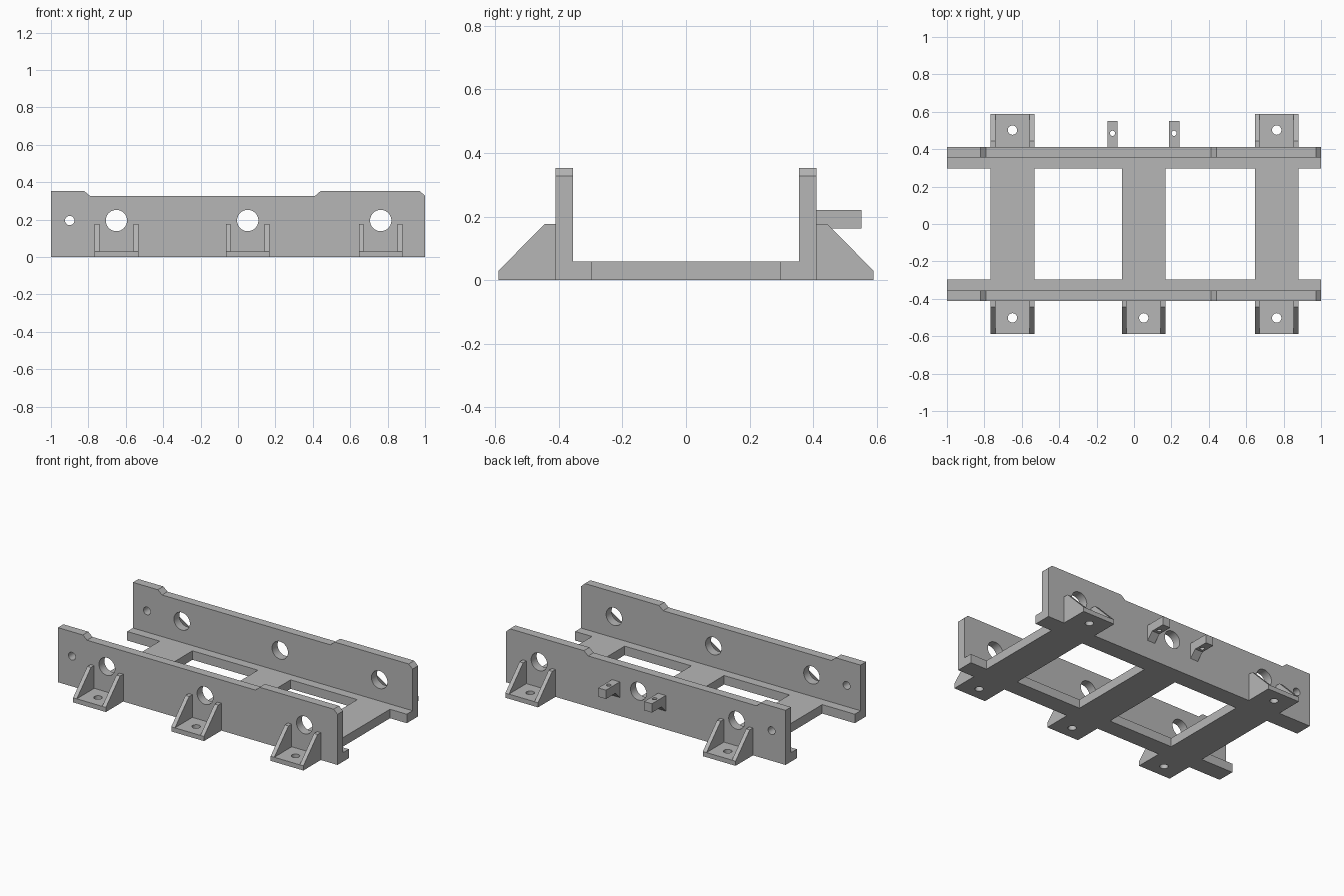
import bpy, bmesh, math
from mathutils import Vector

cube = bpy.data.objects.get("Cube")
if cube:
    bpy.data.objects.remove(cube)

grey = bpy.data.materials.new("plain grey")
grey.use_nodes = True
grey.diffuse_color = (0.47, 0.47, 0.47, 1)
grey.node_tree.nodes["Principled BSDF"].inputs["Base Color"].default_value = grey.diffuse_color


def prism(name, points, axis, start, end):
    """Extrude a 2D outline along an axis: 'x' uses (y, z), 'y' uses (x, z), 'z' uses (x, y)."""
    place = {"x": lambda a, b: (start, a, b),
             "y": lambda a, b: (a, start, b),
             "z": lambda a, b: (a, b, start)}[axis]
    step = Vector([(end - start) * (axis == k) for k in "xyz"])
    bm = bmesh.new()
    face = bm.faces.new([bm.verts.new(place(a, b)) for a, b in points])
    top = bmesh.ops.extrude_face_region(bm, geom=[face])["geom"]
    bmesh.ops.translate(bm, vec=step, verts=[v for v in top if isinstance(v, bmesh.types.BMVert)])
    bmesh.ops.recalc_face_normals(bm, faces=bm.faces)
    mesh = bpy.data.meshes.new(name)
    bm.to_mesh(mesh)
    bm.free()
    mesh.materials.append(grey)
    obj = bpy.data.objects.new(name, mesh)
    bpy.context.scene.collection.objects.link(obj)
    return obj


def box(name, x0, x1, y0, y1, z0, z1):
    return prism(name, [(x0, y0), (x1, y0), (x1, y1), (x0, y1)], "z", z0, z1)


def drill(obj, a, b, radius, axis, start, end):
    """Cut a round hole through a part."""
    circle = [(a + radius * math.cos(math.tau * i / 40), b + radius * math.sin(math.tau * i / 40))
              for i in range(40)]
    cutter = prism("hole_cutter", circle, axis, start, end)
    cutter.hide_render = True
    mod = obj.modifiers.new("hole", "BOOLEAN")
    mod.operation, mod.solver, mod.object = "DIFFERENCE", "EXACT", cutter
    bpy.context.view_layer.update()
    cut = bpy.data.meshes.new_from_object(obj.evaluated_get(bpy.context.evaluated_depsgraph_get()))
    obj.modifiers.clear()
    obj.data = cut
    bpy.data.objects.remove(cutter)


def smooth(obj):
    bpy.ops.object.select_all(action="DESELECT")
    obj.select_set(True)
    bpy.context.view_layer.objects.active = obj
    bpy.ops.object.shade_smooth_by_angle(angle=math.radians(30))


CENTRES = (-0.65, 0.052, 0.763)
HALF = 0.117            # half width of feet and cross members
INNER, OUTER = 0.355, 0.411
FLANGE, FLOOR = 0.296, 0.058
TOP, LOW = 0.353, 0.327
HOLE_Z = 0.195

# Tall side plates with stepped top edge and inner flange
plate_outline = [(-1, 0), (1, 0), (1, LOW), (0.972, TOP), (0.442, TOP), (0.412, LOW),
                 (-0.792, LOW), (-0.822, TOP), (-1, TOP)]
for side, label in ((-1, "front"), (1, "back")):
    plate = prism(label + "_side_plate", plate_outline, "y", side * INNER, side * OUTER)
    for cx in CENTRES:
        drill(plate, cx, HOLE_Z, 0.057, "y", side * 0.3, side * 0.5)
    drill(plate, -0.9, HOLE_Z, 0.025, "y", side * 0.3, side * 0.5)
    smooth(plate)
    box(label + "_flange", -1, 1, side * FLANGE, side * INNER, 0, FLOOR)

# Cross members joining the flanges
for cx, label in zip(CENTRES, ("right", "middle", "left")):
    box(label + "_cross_member", cx - HALF, cx + HALF, -FLANGE, FLANGE, 0, FLOOR)

# Mounting feet: drilled base and two sloped gussets
for side, label, spots in ((-1, "front", CENTRES), (1, "back", CENTRES[::2])):
    for cx in spots:
        base = box(label + "_foot_base", cx - HALF, cx + HALF, side * OUTER, side * 0.589, 0, 0.03)
        drill(base, cx, side * 0.502, 0.025, "z", -0.1, 0.1)
        smooth(base)
        web = [(side * y, z) for y, z in ((OUTER, 0.03), (0.589, 0.03), (0.444, 0.177), (OUTER, 0.177))]
        for edge in (-1, 1):
            prism(label + "_foot_gusset", web, "x", cx + edge * HALF, cx + edge * (HALF - 0.026))

# Small drilled tabs on the back, each with a short brace below
tab_outline = [(OUTER, 0.22), (0.552, 0.22), (0.552, 0.163), (0.455, 0.163), (OUTER, 0.119)]
for cx in (-0.115, 0.214):
    tab = prism("back_tab", tab_outline, "x", cx - 0.028, cx + 0.028)
    drill(tab, cx, 0.485, 0.014, "z", 0.05, 0.3)
    smooth(tab)
